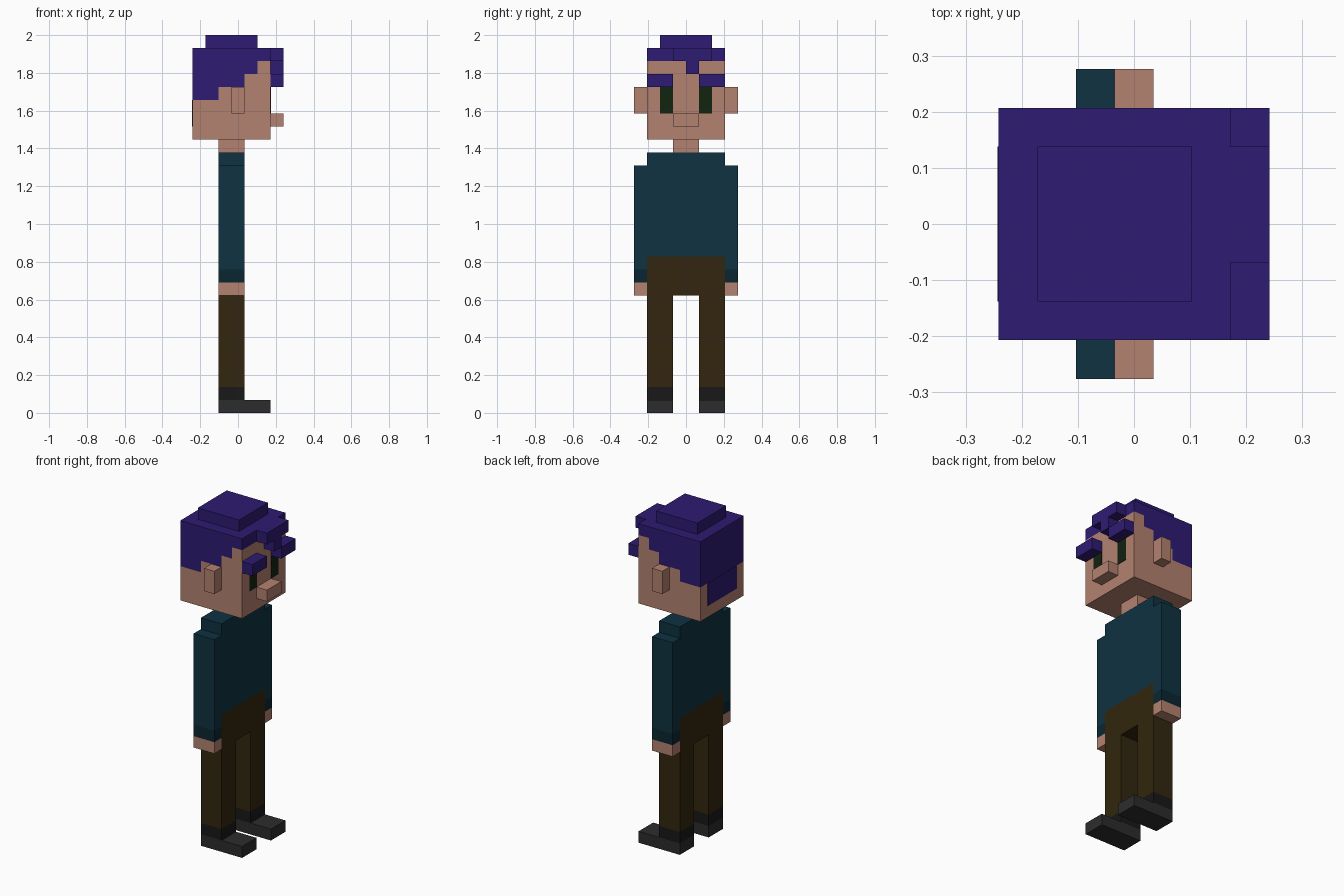
import bpy, bmesh

if "Cube" in bpy.data.objects:
    bpy.data.objects.remove(bpy.data.objects["Cube"])

V = 2 / 29  # edge of one block; the figure is 29 blocks tall


def material(name, rgb):
    m = bpy.data.materials.new(name)
    lin = [((c / 255 + 0.055) / 1.055) ** 2.4 for c in rgb]
    m.diffuse_color = (*lin, 1)
    m.use_nodes = True
    m.node_tree.nodes["Principled BSDF"].inputs["Base Color"].default_value = m.diffuse_color
    return m


SKIN = material("skin", (180, 130, 112))
HAIR = material("hair", (46, 27, 115))
SHIRT = material("shirt", (14, 50, 65))
CUFF = material("cuff", (10, 37, 49))
TROUSER = material("trousers", (50, 38, 14))
SOCK = material("sock", (24, 24, 24))
SHOE = material("shoe", (44, 44, 44))
EYE = material("eye", (18, 35, 16))


def slab(name, profile, lo, hi, axis, mat):
    """Extrude a profile (in blocks) along x (profile is y,z) or y (profile is x,z)."""
    def place(a, b, t):
        return (t * V, a * V, b * V) if axis == "x" else (a * V, t * V, b * V)
    bm = bmesh.new()
    face = bm.faces.new([bm.verts.new(place(a, b, lo)) for a, b in profile])
    ext = bmesh.ops.extrude_face_region(bm, geom=[face], use_keep_orig=True)
    moved = [g for g in ext["geom"] if isinstance(g, bmesh.types.BMVert)]
    d = (hi - lo) * V
    bmesh.ops.translate(bm, verts=moved, vec=(d, 0, 0) if axis == "x" else (0, d, 0))
    bmesh.ops.recalc_face_normals(bm, faces=bm.faces)
    me = bpy.data.meshes.new(name)
    bm.to_mesh(me)
    bm.free()
    me.materials.append(mat)
    ob = bpy.data.objects.new(name, me)
    bpy.context.collection.objects.link(ob)
    return ob


def box(name, x, y, z, mat):
    (a, b), (c, d) = y, z
    return slab(name, [(a, c), (b, c), (b, d), (a, d)], x[0], x[1], "x", mat)


def pair(name, x, y, z, mat):
    """The same box on both sides of the body."""
    box("left_" + name, x, y, z, mat)
    box("right_" + name, x, (-y[1], -y[0]), z, mat)


BODY = (-1.5, 0.5)  # depth of body and limbs

# Feet
pair("shoe", (-1.5, 2.5), (1, 3), (0, 1), SHOE)
pair("sock", BODY, (1, 3), (1, 2), SOCK)

# Trousers: hips and two legs in one profile
slab("trousers", [(-3, 2), (-1, 2), (-1, 9), (1, 9), (1, 2), (3, 2), (3, 12), (-3, 12)],
     *BODY, "x", TROUSER)

# Torso and arms
box("torso", BODY, (-3, 3), (12, 20), SHIRT)
pair("sleeve", BODY, (3, 4), (11, 19), SHIRT)
pair("cuff", BODY, (3, 4), (10, 11), CUFF)
pair("hand", BODY, (3, 4), (9, 10), SKIN)

# Head: skin and hair share a stepped hairline
box("neck", BODY, (-1, 1), (20, 21), SKIN)
hairline = [(2.5, 27), (1.5, 27), (1.5, 26), (0.5, 26), (0.5, 25),
            (-1.5, 25), (-1.5, 24), (-3.5, 24)]
slab("head", [(-3.5, 21), (2.5, 21)] + hairline, -3, 3, "y", SKIN)
slab("hair", hairline + [(-3.5, 28), (2.5, 28)], -3, 3, "y", HAIR)
box("hair_crown", (-2.5, 1.5), (-2, 2), (28, 29), HAIR)
box("hair_nape", (-3.53, -2.5), (-2, 2), (22, 24), HAIR)
slab("hair_fringe", [(-1, 27), (0, 27), (0, 26), (1, 26), (1, 27), (2, 27), (2, 28), (-1, 28)],
     2.5, 3.5, "x", HAIR)

# Face
pair("ear", (-0.5, 0.5), (3, 4), (23, 25), SKIN)
pair("eye", (1.5, 2.53), (1, 2), (23, 25), EYE)
pair("eyebrow", (2.5, 3.5), (1, 3), (25, 26), HAIR)
box("nose", (2.5, 3.5), (-1, 1), (22, 23), SKIN)
